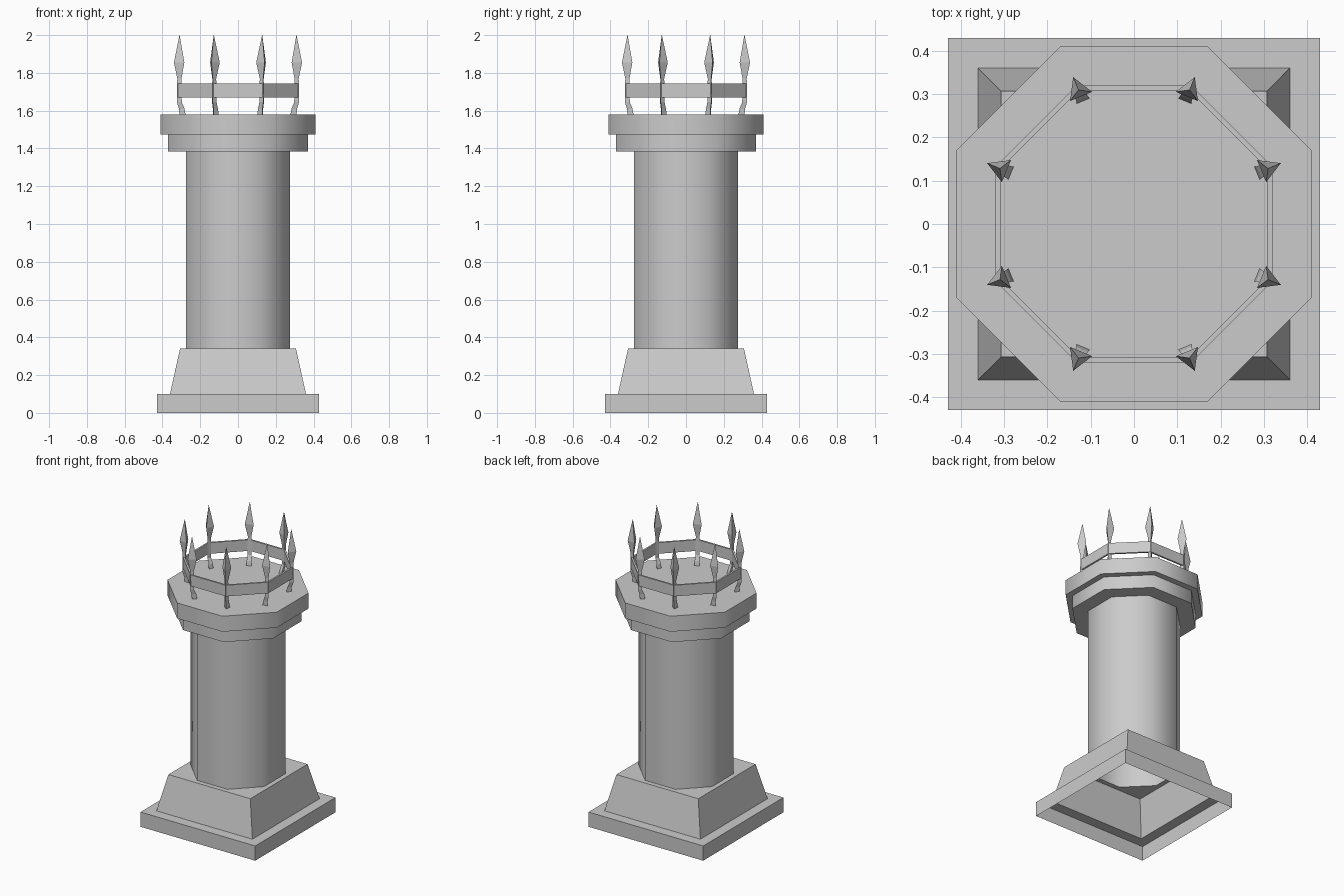
import bpy, bmesh, math
from mathutils import Vector

if "Cube" in bpy.data.objects:
    bpy.data.objects.remove(bpy.data.objects["Cube"])

C8 = math.cos(math.pi / 8)
C4 = math.cos(math.pi / 4)


def ring(n, radius, z, start, centre=(0, 0)):
    return [Vector((centre[0] + radius * math.cos(start + 2 * math.pi * k / n),
                    centre[1] + radius * math.sin(start + 2 * math.pi * k / n), z))
            for k in range(n)]


def octagon(apothem, z):
    return ring(8, apothem / C8, z, math.pi / 8)


def square(half, z):
    return ring(4, half / C4, z, math.pi / 4)


def loft(bm, rings, close=False, cap_start=False, cap_end=False):
    vs = [[bm.verts.new(p) for p in r] for r in rings]
    pairs = list(zip(vs, vs[1:])) + ([(vs[-1], vs[0])] if close else [])
    n = len(vs[0])
    for a, b in pairs:
        for k in range(n):
            m = (k + 1) % n
            bm.faces.new((a[k], a[m], b[m], b[k]))
    if cap_start:
        bm.faces.new(vs[0][::-1])
    if cap_end:
        bm.faces.new(vs[-1])
    return vs


def finish(bm, name, smooth_angle=None):
    mesh = bpy.data.meshes.new(name)
    bm.to_mesh(mesh)
    bm.free()
    ob = bpy.data.objects.new(name, mesh)
    bpy.context.collection.objects.link(ob)
    if smooth_angle:
        bpy.ops.object.select_all(action='DESELECT')
        ob.select_set(True)
        bpy.context.view_layer.objects.active = ob
        bpy.ops.object.shade_smooth_by_angle(angle=math.radians(smooth_angle))
    return ob


# Hollow plinth: square foot, ledge, tapered block, top pierced by the column
bm = bmesh.new()
sq = loft(bm, [square(0.43, 0), square(0.43, 0.10), square(0.36, 0.10), square(0.307, 0.34)])[-1]
oc = [bm.verts.new(p) for p in octagon(0.275, 0.34)]
for i in range(4):
    bm.faces.new((sq[i], oc[2 * i + 1], oc[2 * i]))
    bm.faces.new((sq[i], sq[(i + 1) % 4], oc[(2 * i + 2) % 8], oc[2 * i + 1]))
finish(bm, "plinth")

# Octagonal column, softly shaded
bm = bmesh.new()
loft(bm, [octagon(0.275, 0.34), octagon(0.275, 1.385)])
finish(bm, "column", 50)

# Two-step octagonal cap with a closed top
bm = bmesh.new()
loft(bm, [octagon(0.275, 1.385), octagon(0.37, 1.385), octagon(0.37, 1.475),
          octagon(0.41, 1.475), octagon(0.41, 1.58)], cap_end=True)
finish(bm, "cap", 50)

# Thin band tying the spikes together
bm = bmesh.new()
loft(bm, [octagon(0.32, 1.67), octagon(0.32, 1.745),
          octagon(0.308, 1.745), octagon(0.308, 1.67)], close=True)
finish(bm, "band")

# Three-sided spikes: (height, distance from centre, section radius)
profile = [(1.58, 0.317, 0.019), (1.61, 0.321, 0.017), (1.645, 0.335, 0.015),
           (1.77, 0.335, 0.013), (1.855, 0.335, 0.032), (2.0, 0.335, 0.0008)]
bm = bmesh.new()
for k in range(8):
    a = math.pi / 8 + k * math.pi / 4
    loft(bm, [ring(3, r, z, a, (d * math.cos(a), d * math.sin(a))) for z, d, r in profile],
         cap_start=True, cap_end=True)
finish(bm, "spikes")
